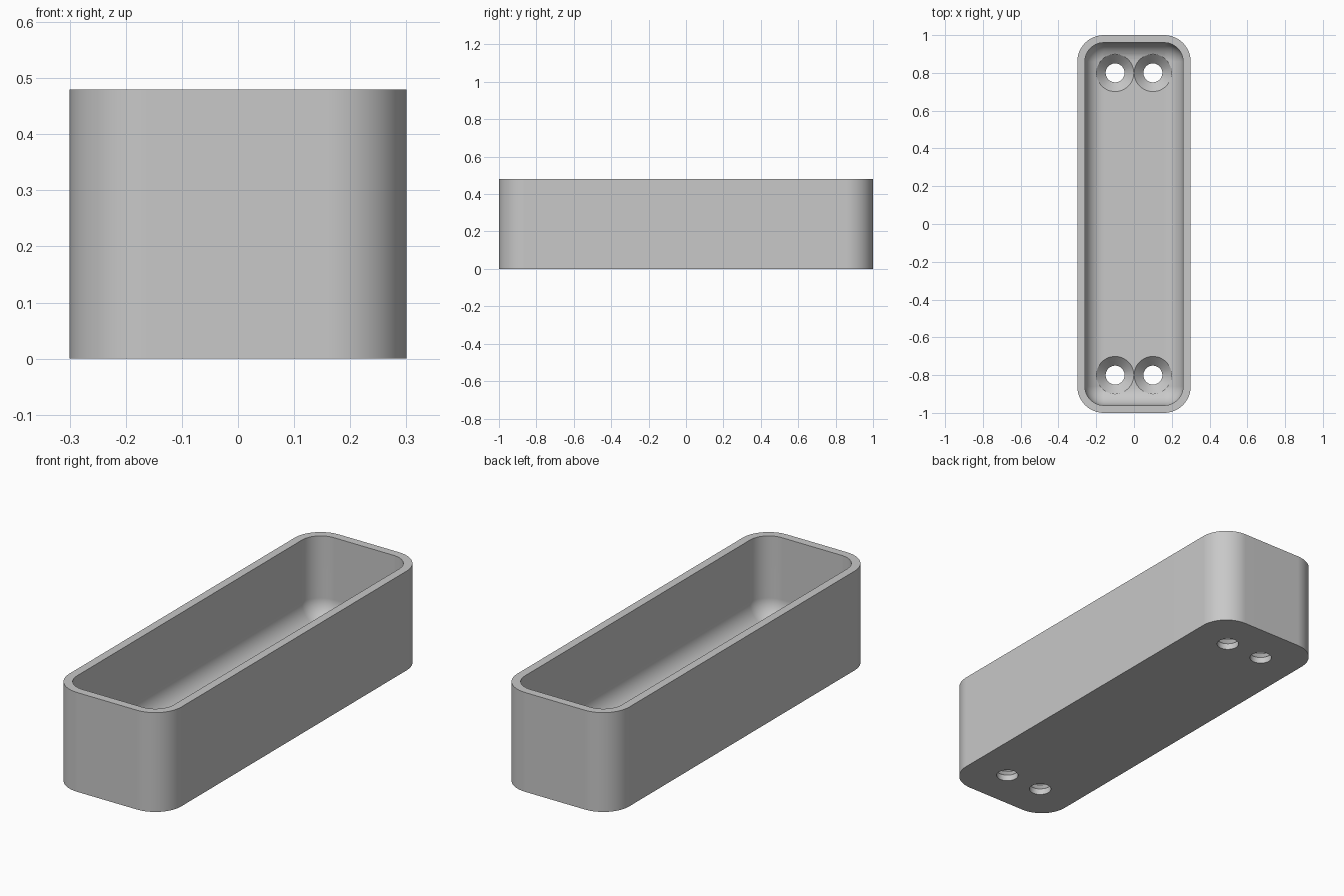
import bpy, bmesh
from math import sin, cos, pi

if "Cube" in bpy.data.objects:
    bpy.data.objects.remove(bpy.data.objects["Cube"], do_unlink=True)

HALF_X, HALF_Y, HEIGHT = 0.30, 1.0, 0.48
CORNER, WALL, FLOOR, FILLET = 0.14, 0.04, 0.08, 0.10
STEPS = 12

grey = bpy.data.materials.new("plain grey")
grey.use_nodes = True
grey.diffuse_color = (0.58, 0.58, 0.58, 1)
grey.node_tree.nodes["Principled BSDF"].inputs["Base Color"].default_value = grey.diffuse_color


def rounded_ring(bm, inset, z):
    """Rounded rectangle of vertices, inset from the outer wall."""
    r = max(CORNER - inset, 0)
    cx, cy = HALF_X - CORNER, HALF_Y - CORNER
    ring = []
    for k, (sx, sy) in enumerate([(1, 1), (-1, 1), (-1, -1), (1, -1)]):
        for i in range(STEPS + 1):
            a = (k + i / STEPS) * pi / 2
            ring.append(bm.verts.new((sx * cx + r * cos(a), sy * cy + r * sin(a), z)))
    return ring


def circle_ring(bm, x, y, r, z, n=48):
    return [bm.verts.new((x + r * cos(2 * pi * i / n), y + r * sin(2 * pi * i / n), z))
            for i in range(n)]


def skin(bm, rings):
    """Bridge successive rings and cap both ends."""
    for a, b in zip(rings, rings[1:]):
        for i in range(len(a)):
            j = (i + 1) % len(a)
            bm.faces.new((a[i], a[j], b[j], b[i]))
    bm.faces.new(rings[0][::-1])
    bm.faces.new(rings[-1])


def make_object(name, bm):
    bmesh.ops.remove_doubles(bm, verts=bm.verts, dist=1e-5)
    bmesh.ops.recalc_face_normals(bm, faces=bm.faces)
    mesh = bpy.data.meshes.new(name)
    bm.to_mesh(mesh)
    bm.free()
    mesh.materials.append(grey)
    obj = bpy.data.objects.new(name, mesh)
    bpy.context.collection.objects.link(obj)
    return obj


# Tray: outer wall, rim, inner wall, then a rounded fillet into the floor
bm = bmesh.new()
profile = [(0, 0), (0, HEIGHT), (WALL, HEIGHT)]
for i in range(STEPS + 1):
    a = i / STEPS * pi / 2
    profile.append((WALL + FILLET * (1 - cos(a)), FLOOR + FILLET * (1 - sin(a))))
skin(bm, [rounded_ring(bm, inset, z) for inset, z in profile])
tray = make_object("tray", bm)

# Countersunk screw holes, two at each end
bm = bmesh.new()
hole_profile = [(0.05, -0.05), (0.05, 0.03), (0.099, FLOOR), (0.099, 0.2)]
for x in (-0.1, 0.1):
    for y in (-0.8, 0.8):
        skin(bm, [circle_ring(bm, x, y, r, z) for r, z in hole_profile])
cutter = make_object("screw_hole_cutter", bm)
cutter.hide_render = True

cut = tray.modifiers.new("screw holes", 'BOOLEAN')
cut.operation = 'DIFFERENCE'
cut.solver = 'EXACT'
cut.object = cutter

bpy.ops.object.select_all(action='DESELECT')
bpy.context.view_layer.objects.active = tray
tray.select_set(True)
bpy.ops.object.modifier_apply(modifier=cut.name)
bpy.data.objects.remove(cutter, do_unlink=True)

# Smooth curved walls, crisp rims and clean flats
bpy.ops.object.shade_smooth_by_angle(angle=pi / 6)
flat = tray.modifiers.new("clean flats", 'WEIGHTED_NORMAL')
flat.keep_sharp = True
